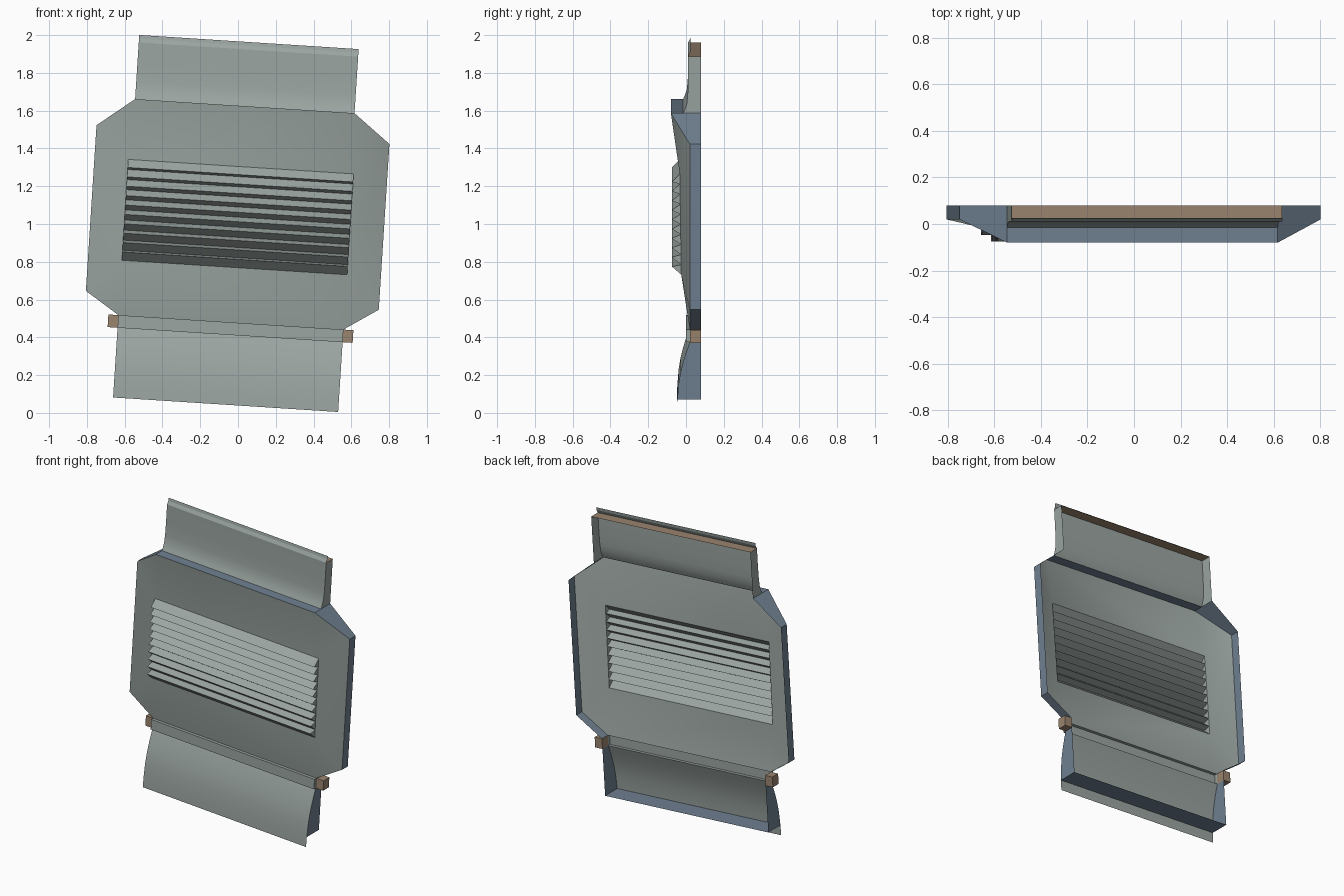
import bpy, bmesh, math
from mathutils import Vector

if "Cube" in bpy.data.objects:
    bpy.data.objects.remove(bpy.data.objects["Cube"])

TILT = math.radians(3.68)
C, S = math.cos(TILT), math.sin(TILT)
BACK = 0.08


def P(u, y, v):
    """Panel coordinates (across, depth, up) to the tilted world frame."""
    u -= 0.004
    return Vector((u * C + v * S, y, 1.001 - u * S + v * C))


def material(name, rgb):
    m = bpy.data.materials.new(name)
    m.diffuse_color = (*rgb, 1)
    m.use_nodes = True
    m.node_tree.nodes["Principled BSDF"].inputs["Base Color"].default_value = m.diffuse_color
    return m


GREY = material("grey_green", (0.33, 0.38, 0.36))
SLATE = material("slate_blue", (0.16, 0.215, 0.28))
TAN = material("tan", (0.33, 0.235, 0.16))


def build(name, quads, mat, front=False, smooth=False):
    """Make an object from polygons; front sheets face -y, the rest face outward."""
    bm = bmesh.new()
    for q in quads:
        bm.faces.new([bm.verts.new(P(*p)) for p in q])
    bmesh.ops.remove_doubles(bm, verts=bm.verts, dist=1e-5)
    bm.normal_update()
    ref = Vector((0, 0.05, 1))
    for f in bm.faces:
        away = Vector((0, -1, 0)) if front else f.calc_center_median() - ref
        if f.normal.dot(away) < 0:
            f.normal_flip()
    me = bpy.data.meshes.new(name)
    bm.to_mesh(me)
    bm.free()
    me.materials.append(mat)
    ob = bpy.data.objects.new(name, me)
    bpy.context.collection.objects.link(ob)
    if smooth:
        bpy.context.view_layer.objects.active = ob
        ob.select_set(True)
        bpy.ops.object.shade_smooth_by_angle(angle=math.radians(30))
        ob.select_set(False)
    return ob


def sheet(profile, w):
    """Sweep a (v, y) profile across the width."""
    return [[(-w, y0, v0), (w, y0, v0), (w, y1, v1), (-w, y1, v1)]
            for (v0, y0), (v1, y1) in zip(profile, profile[1:])]


def sides(profile, w):
    """Flanges from both ends of a profile to the back plane."""
    return [[(s * w, y0, v0), (s * w, BACK, v0), (s * w, BACK, v1), (s * w, y1, v1)]
            for s in (-1, 1) for (v0, y0), (v1, y1) in zip(profile, profile[1:])]


# main panel: octagon around the rectangular louvre opening
half = [(0.582, -0.08, 0.624), (0.777, 0.02, 0.473),
        (0.777, 0.02, -0.406), (0.597, 0.02, -0.523)]
it, ib = (0.598, -0.033, 0.303), (0.598, -0.025, -0.232)


def mir(p):
    return (-p[0], p[1], p[2])


faces = [[half[0], mir(half[0]), mir(it), it], [half[3], mir(half[3]), mir(ib), ib]]
for m in (lambda p: p, mir):
    a, b, c, d, t, l = [m(p) for p in half + [it, ib]]
    faces += [[a, b, t], [b, c, l, t], [c, d, l]]
build("main_panel", faces, GREY, front=True, smooth=True)

# slate rim around the main panel
rim = [[(-0.582, -0.08, 0.624), (0.582, -0.08, 0.624),
        (0.582, -0.015, 0.624), (-0.582, -0.015, 0.624)]]
for m in (lambda p: p, mir):
    for p, q in zip(half, half[1:]):
        rim.append([m(p), m(q), m((q[0], BACK, q[2])), m((p[0], BACK, p[2]))])
build("main_rim", rim, SLATE)

# louvres: ten ridges whose crest slides from low to high down the stack
N = 10
pitch = (it[2] - ib[2]) / N
zig = []
for i in range(N):
    top = it[2] - i * pitch
    y = it[1] + (ib[1] - it[1]) * i / N
    crest = top - pitch * (0.8 - 0.62 * i / (N - 1))
    zig += [(top, y), (crest, -0.075)]
zig.append((ib[2], ib[1]))
build("louvres", sheet(zig, 0.598), GREY, front=True)
ends = [[(s * 0.598, zig[k + j][1], zig[k + j][0]) for j in range(3)]
        for s in (-1, 1) for k in range(0, 2 * N, 2)]
build("louvre_ends", ends, GREY)

# upper panel with curved foot, side flanges and rolled lip
up = [(0.624, -0.015), (0.645, -0.006), (0.675, 0.004), (0.72, 0.009),
      (0.80, 0.011), (0.924, 0.011)]
build("upper_panel", sheet(up, 0.582), GREY, front=True, smooth=True)
build("upper_side_flanges", sides(up, 0.582), GREY)
build("upper_lip", sheet([(0.924, 0.011), (0.945, 0.022), (0.964, 0.025)], 0.582),
      GREY, front=True)
build("upper_end_flange", sheet([(0.924, 0.011), (0.924, BACK)], 0.582), TAN)

# raised cross bar between main and lower panels
build("cross_bar", sheet([(-0.523, 0.02), (-0.523, 0.0), (-0.59, 0.0), (-0.59, 0.02)],
                         0.597), GREY, front=True)
bar_ends = [[(s * 0.597, 0, -0.523), (s * 0.597, 0.02, -0.523),
             (s * 0.597, 0.02, -0.59), (s * 0.597, 0, -0.59)] for s in (-1, 1)]
build("cross_bar_ends", bar_ends, GREY)

# tan hinge blocks at both ends of the bar
for s, side in ((-1, "left"), (1, "right")):
    a, b, t, l = s * 0.597, s * 0.65, -0.523, -0.59
    f0, f1 = 0.02, BACK
    ring = [(a, t), (b, t), (b, l), (a, l)]
    q = [[(u, f0, v) for u, v in ring], [(u, f1, v) for u, v in ring]]
    q += [[(u0, f0, v0), (u1, f0, v1), (u1, f1, v1), (u0, f1, v0)]
          for (u0, v0), (u1, v1) in zip(ring, ring[1:] + ring[:1])]
    ob = build(side + "_hinge_block", q, TAN)
    bm = bmesh.new()
    bm.from_mesh(ob.data)
    bmesh.ops.recalc_face_normals(bm, faces=bm.faces)
    bm.to_mesh(ob.data)
    bm.free()

# lower panel, bowed forward, with slate flanges set in from its bottom edge
low = [(-0.59, 0.02), (-0.64, 0.002), (-0.69, -0.014), (-0.75, -0.029),
       (-0.81, -0.039), (-0.894, -0.046)]
build("lower_panel", sheet(low + [(-0.96, -0.048)], 0.597), GREY, front=True, smooth=True)
build("lower_side_flanges", sides(low, 0.597), SLATE)
build("lower_end_flange", sheet([(-0.894, -0.046), (-0.894, BACK)], 0.597), SLATE)
